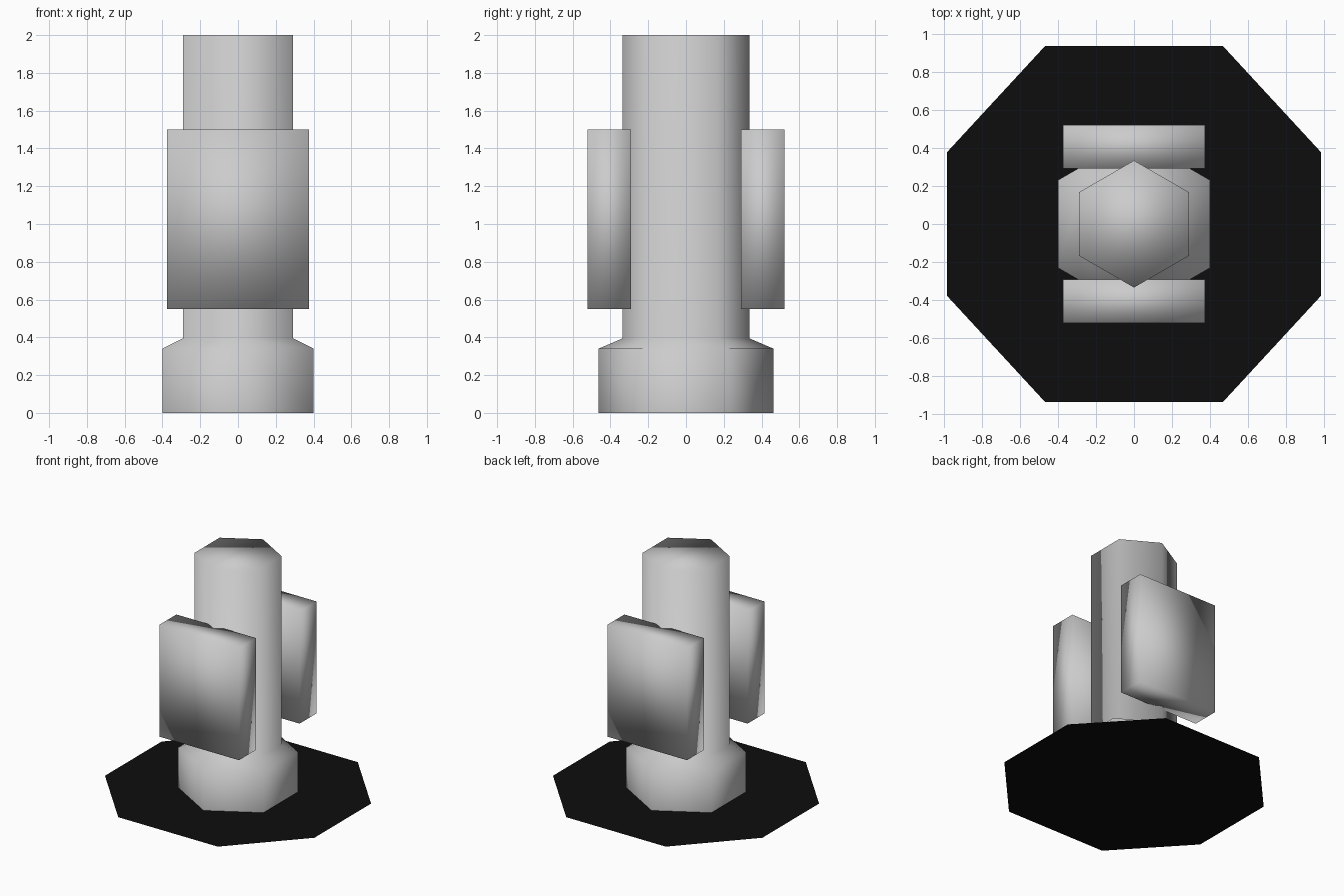
import bpy, bmesh
from math import sin, cos, pi

cube = bpy.data.objects.get("Cube")
if cube:
    bpy.data.objects.remove(cube, do_unlink=True)


def material(name, value):
    m = bpy.data.materials.new(name)
    m.use_nodes = True
    colour = (value, value, value, 1)
    m.diffuse_color = colour
    m.node_tree.nodes["Principled BSDF"].inputs["Base Color"].default_value = colour
    return m


def finish(name, bm, mat, smooth=True):
    mesh = bpy.data.meshes.new(name)
    bmesh.ops.recalc_face_normals(bm, faces=bm.faces)
    for f in bm.faces:
        f.smooth = smooth
    bm.to_mesh(mesh)
    bm.free()
    mesh.materials.append(mat)
    obj = bpy.data.objects.new(name, mesh)
    bpy.context.collection.objects.link(obj)
    return obj


grey = material("light grey", 0.6)
black = material("black", 0.004)

# Six-sided post with a wider foot, turned from a profile of radius and height
bm = bmesh.new()
rings = []
for r, z in [(0.463, 0), (0.463, 0.34), (0.335, 0.395), (0.335, 2)]:
    rings.append([bm.verts.new((r * sin(i * pi / 3), r * cos(i * pi / 3), z))
                  for i in range(6)])
for low, high in zip(rings, rings[1:]):
    for i in range(6):
        j = (i + 1) % 6
        bm.faces.new((low[i], low[j], high[j], high[i]))
bm.faces.new(rings[-1])
finish("post", bm, grey)

# Front and back panels, softly shaded blocks
for name, side in (("front_panel", -1), ("back_panel", 1)):
    bm = bmesh.new()
    bmesh.ops.create_cube(bm, size=1)
    bmesh.ops.scale(bm, vec=(0.75, 0.23, 0.95), verts=bm.verts)
    bmesh.ops.translate(bm, vec=(0, side * 0.407, 1.025), verts=bm.verts)
    finish(name, bm, grey)

# Flat eight-sided ground plate
bm = bmesh.new()
quarter = [(0.985, 0.38), (0.468, 0.94)]
outline = quarter + [(-x, y) for x, y in reversed(quarter)]
outline += [(-x, -y) for x, y in outline]
plate = bm.faces.new([bm.verts.new((x, y, 0)) for x, y in outline])
plate.normal_update()
finish("ground_plate", bm, black, smooth=False)
